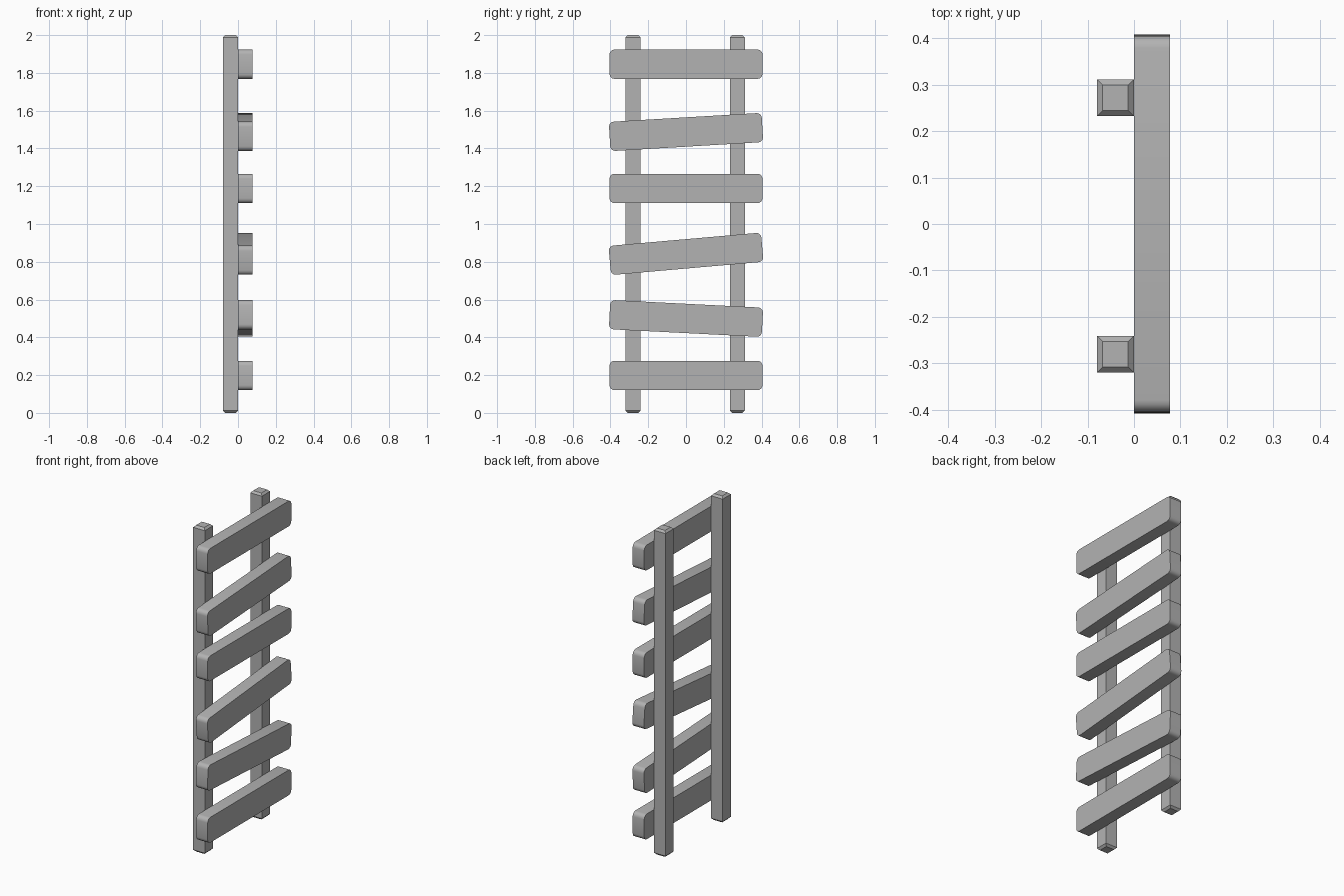
import bpy
import bmesh
from math import radians
from mathutils import Matrix

cube = bpy.data.objects.get("Cube")
if cube:
    bpy.data.objects.remove(cube)

grey = bpy.data.materials.new("plain grey")
grey.use_nodes = True
colour = (0.45, 0.45, 0.45, 1)
grey.diffuse_color = colour
grey.node_tree.nodes["Principled BSDF"].inputs["Base Color"].default_value = colour


def add_block(name, size, centre, pick_edges, radius, segments, tilt=0, smooth=False):
    """Box with its chosen edges bevelled, turned about x by tilt degrees."""
    bm = bmesh.new()
    bmesh.ops.create_cube(bm, size=1, matrix=Matrix.Diagonal((*size, 1)))
    edges = [e for e in bm.edges if pick_edges(e)]
    bmesh.ops.bevel(bm, geom=edges, offset=radius, segments=segments,
                    profile=0.5, affect='EDGES')
    mesh = bpy.data.meshes.new(name)
    bm.to_mesh(mesh)
    bm.free()
    mesh.materials.append(grey)
    obj = bpy.data.objects.new(name, mesh)
    obj.location = centre
    obj.rotation_euler.x = radians(tilt)
    bpy.context.collection.objects.link(obj)
    if smooth:
        bpy.ops.object.select_all(action='DESELECT')
        obj.select_set(True)
        bpy.context.view_layer.objects.active = obj
        bpy.ops.object.shade_smooth_by_angle(angle=radians(35))


def runs_along_x(edge):
    a, b = edge.verts
    return abs(a.co.x - b.co.x) > 0.01


def is_end_rim(edge):
    a, b = edge.verts
    return abs(a.co.z - b.co.z) < 0.01


# Upright posts with chamfered ends
for name, y in (("front_post", -0.281), ("back_post", 0.272)):
    add_block(name, (0.079, 0.079, 2), (-0.04, y, 1), is_end_rim, 0.012, 1)

# Slats with rounded corners, some nailed on crooked: height, tilt
slats = ((0.198, 0), (0.5, -2.9), (0.842, 5), (1.188, 0), (1.487, 3.4), (1.846, 0))
for number, (z, tilt) in enumerate(slats, 1):
    add_block(f"slat_{number}", (0.078, 0.81, 0.155), (0.039, 0, z),
              runs_along_x, 0.026, 4, tilt, smooth=True)
